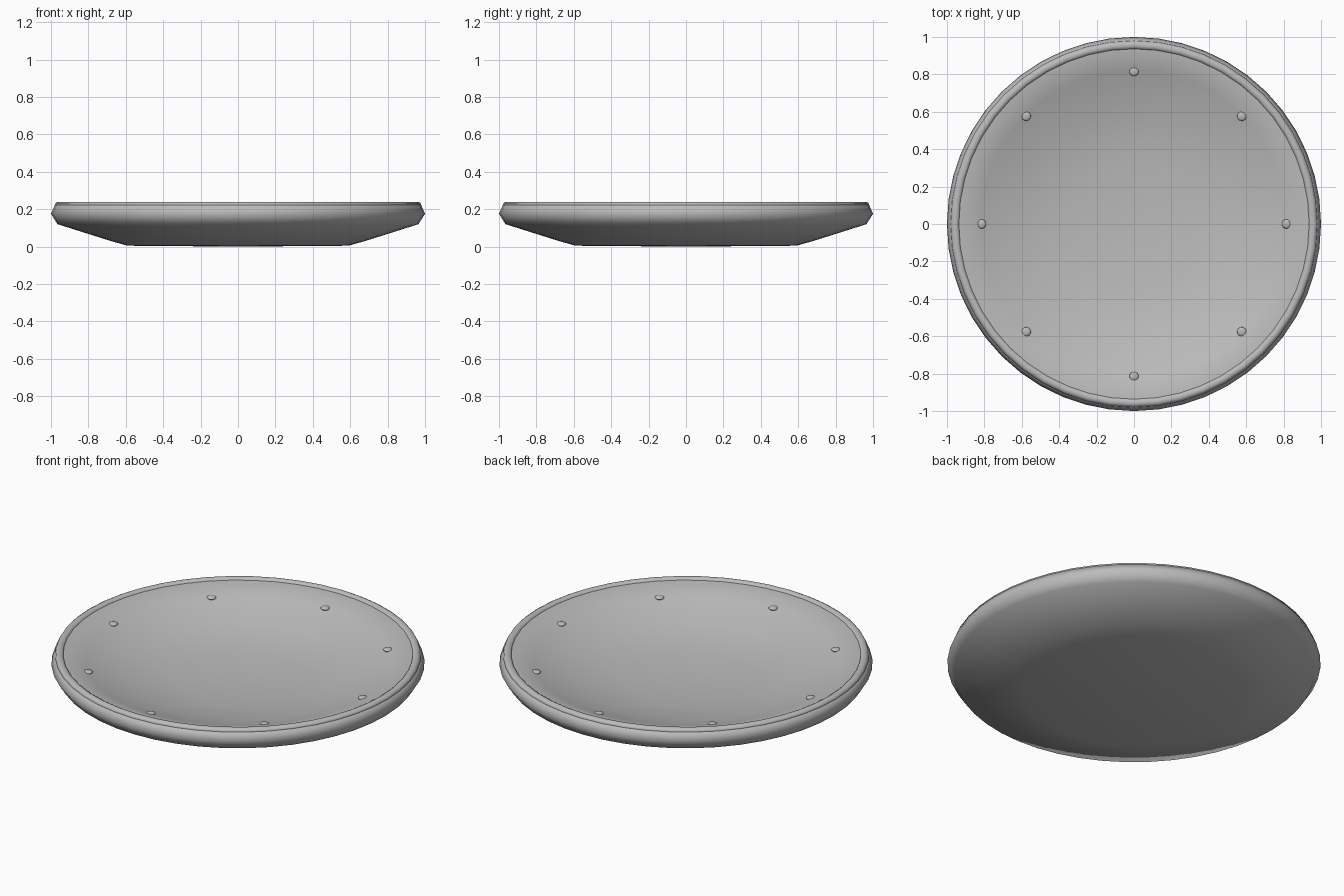
import bpy
import bmesh
import math
from mathutils import Matrix

SEGMENTS = 48

cube = bpy.data.objects.get("Cube")
if cube:
    bpy.data.objects.remove(cube, do_unlink=True)

grey = bpy.data.materials.new("plain grey")
grey.use_nodes = True
colour = (0.5, 0.5, 0.5, 1)
grey.diffuse_color = colour
grey.node_tree.nodes["Principled BSDF"].inputs["Base Color"].default_value = colour


def add_object(name, bm):
    """Turn a bmesh into a smooth shaded grey object."""
    bmesh.ops.recalc_face_normals(bm, faces=bm.faces)
    mesh = bpy.data.meshes.new(name)
    bm.to_mesh(mesh)
    bm.free()
    mesh.materials.append(grey)
    mesh.shade_smooth()
    obj = bpy.data.objects.new(name, mesh)
    bpy.context.collection.objects.link(obj)
    return obj


def lathe(name, profile, closed=False):
    """Spin a radius/height profile around the z axis."""
    bm = bmesh.new()
    verts = [bm.verts.new((r, 0, z)) for r, z in profile]
    edges = [bm.edges.new(pair) for pair in zip(verts, verts[1:])]
    if closed:
        edges.append(bm.edges.new((verts[-1], verts[0])))
    bmesh.ops.spin(bm, geom=verts + edges, axis=(0, 0, 1), cent=(0, 0, 0),
                   angle=math.tau, steps=SEGMENTS)
    bmesh.ops.remove_doubles(bm, verts=bm.verts, dist=0.0005)
    return add_object(name, bm)


# Shallow dish: underside, rounded side, then the hollow inside
lathe("dish_body", [
    (0, 0), (0.59, 0.005), (0.68, 0.03), (0.965, 0.12), (1.0, 0.175),
    (0.98, 0.222), (0.935, 0.228), (0.82, 0.188), (0.62, 0.118),
    (0.35, 0.08), (0, 0.07),
])

# Rounded lip sitting on the rim
lip = [(0.957 + 0.023 * math.cos(a), 0.222 + 0.018 * math.sin(a))
       for a in (math.tau * i / 10 for i in range(10))]
lathe("rim_lip", lip, closed=True)

# Eight flattened studs around the inner slope
for i in range(8):
    angle = math.tau * i / 8
    bm = bmesh.new()
    place = (Matrix.Rotation(angle, 4, "Z") @ Matrix.Translation((0.815, 0, 0.188))
             @ Matrix.Diagonal((1, 1, 0.4, 1)))
    bmesh.ops.create_uvsphere(bm, u_segments=16, v_segments=8, radius=0.025,
                              matrix=place)
    add_object(f"stud_{i + 1}", bm)
